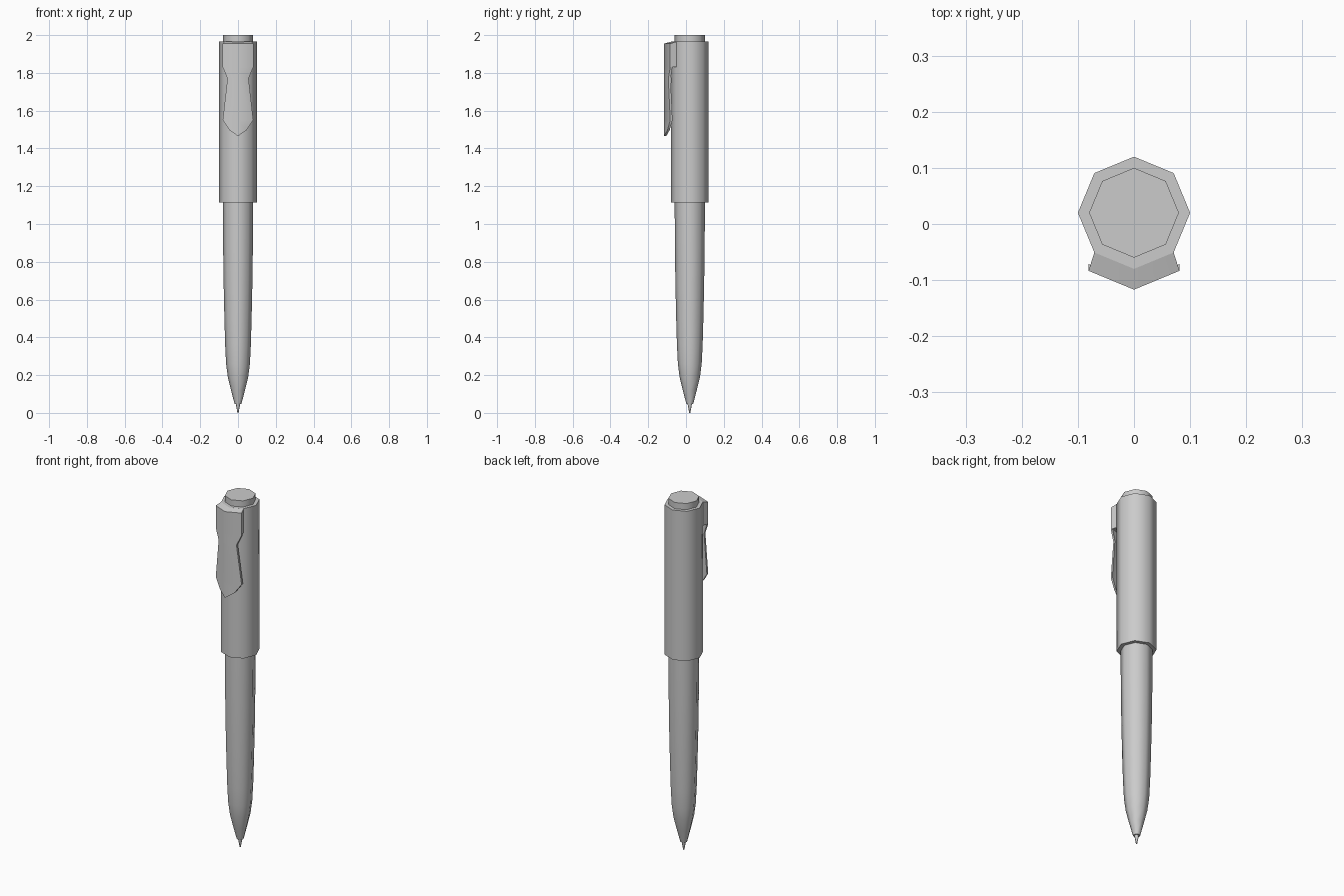
import bpy, bmesh, math

cube = bpy.data.objects.get("Cube")
if cube:
    bpy.data.objects.remove(cube, do_unlink=True)

AXIS_Y = 0.02
grey = bpy.data.materials.new("light_grey")
grey.use_nodes = True
colour = (0.6, 0.6, 0.6, 1)
grey.diffuse_color = colour
grey.node_tree.nodes["Principled BSDF"].inputs["Base Color"].default_value = colour


def finish(name, bm):
    bmesh.ops.recalc_face_normals(bm, faces=bm.faces)
    mesh = bpy.data.meshes.new(name)
    bm.to_mesh(mesh)
    bm.free()
    mesh.materials.append(grey)
    obj = bpy.data.objects.new(name, mesh)
    bpy.context.collection.objects.link(obj)
    bpy.ops.object.select_all(action='DESELECT')
    obj.select_set(True)
    bpy.context.view_layer.objects.active = obj
    bpy.ops.object.shade_smooth_by_angle(angle=math.radians(50))
    return obj


def lathe(name, profile, sides=8):
    """Stack of octagonal rings (radius, height), capped at both ends."""
    bm = bmesh.new()
    rings = []
    for r, z in profile:
        angles = [math.tau * i / sides for i in range(sides)]
        rings.append([bm.verts.new((r * math.cos(a), AXIS_Y + r * math.sin(a), z)) for a in angles])
    for low, high in zip(rings, rings[1:]):
        for i in range(sides):
            j = (i + 1) % sides
            bm.faces.new((low[i], low[j], high[j], high[i]))
    bm.faces.new(rings[0])
    bm.faces.new(rings[-1])
    return finish(name, bm)


def loft(name, sections):
    """Join equal-length cross-sections into a closed solid."""
    bm = bmesh.new()
    loops = [[bm.verts.new(p) for p in s] for s in sections]
    n = len(loops[0])
    for a, b in zip(loops, loops[1:]):
        for i in range(n):
            j = (i + 1) % n
            bm.faces.new((a[i], a[j], b[j], b[i]))
    # Split the end faces along the centre line
    for s in (loops[0], loops[-1]):
        bm.faces.new((s[0], s[1], s[4], s[5]))
        bm.faces.new((s[1], s[2], s[3], s[4]))
    bmesh.ops.remove_doubles(bm, verts=bm.verts, dist=0.0001)
    return finish(name, bm)


# Writing tip, barrel, cap sleeve and push button
lathe("writing_tip", [(0.003, 0), (0.012, 0.05)])
lathe("barrel", [(0.018, 0.047), (0.037, 0.12), (0.054, 0.19), (0.063, 0.26),
                 (0.068, 0.36), (0.072, 0.5), (0.076, 0.68), (0.079, 0.9), (0.08, 1.13)])
lathe("cap_sleeve", [(0.1, 1.115), (0.1, 1.965)])
lathe("push_button", [(0.08, 1.95), (0.08, 2.0)])


# Clip: a shallow V plate following the octagon
def front_y(x):
    return -0.117 + 0.414 * abs(x)


# Clip root, joined to the front corners of the sleeve
def root(z_front, z_back):
    w, c = 0.081, 0.0707
    corner = AXIS_Y - c
    return [(-w, front_y(w), z_front), (0, front_y(0), z_front), (w, front_y(w), z_front),
            (c, corner, z_back), (0, -0.079, z_back), (-c, corner, z_back)]


loft("clip_root", [root(1.83, 1.83), root(1.955, 1.965)])


# Clip blade: waisted, flaring, then pointed
def blade(w, z_side, z_mid):
    t = 0.012
    front = [(x, front_y(x), z_mid if x == 0 else z_side) for x in (-w, 0, w)]
    return front + [(x, y + t, z) for x, y, z in reversed(front)]


loft("clip_blade", [blade(0.081, 1.83, 1.83), blade(0.056, 1.77, 1.77),
                    blade(0.081, 1.55, 1.55), blade(0.045, 1.497, 1.48),
                    blade(0.004, 1.468, 1.465)])
